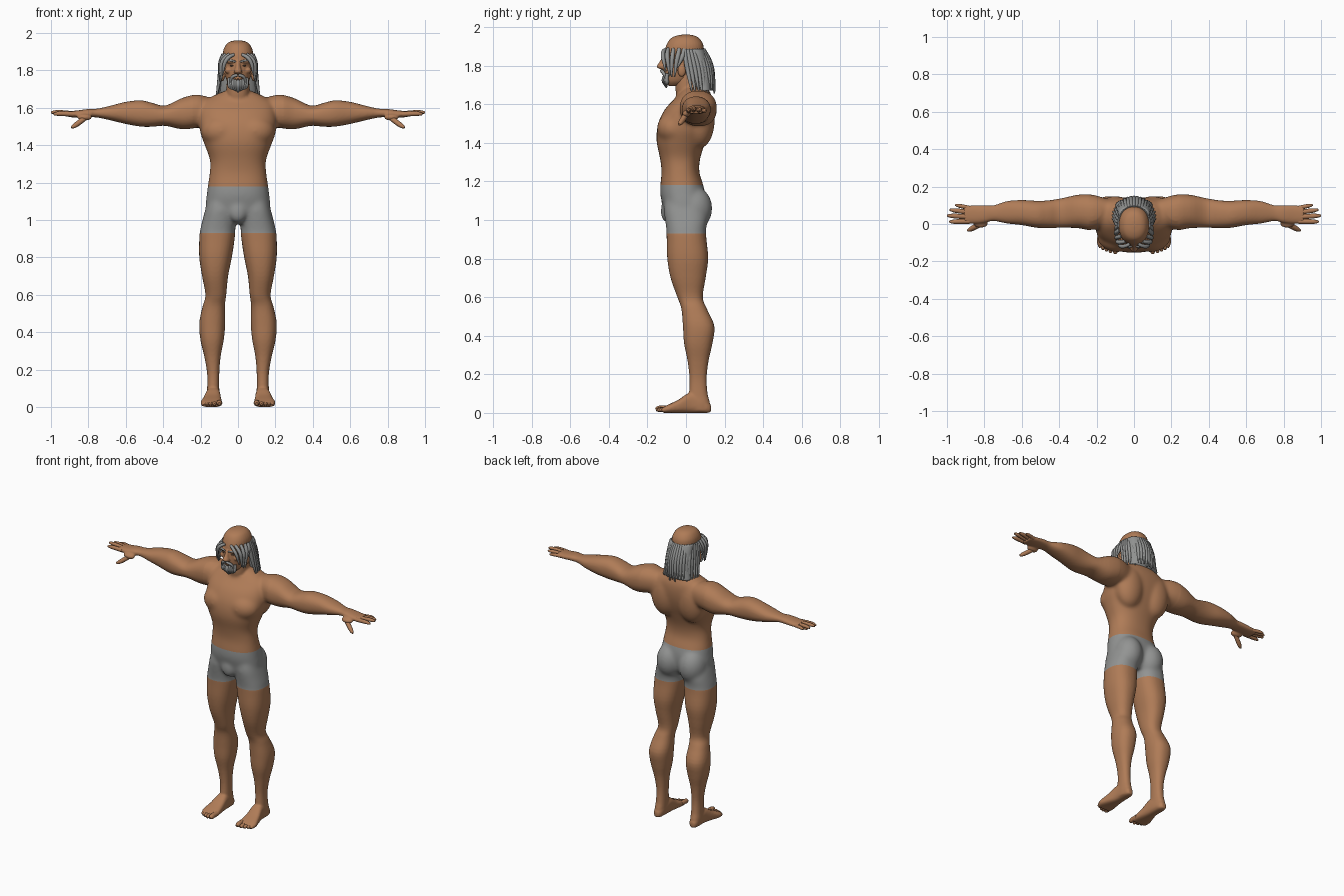
import bpy
import bmesh
import math
import random
from mathutils import Matrix, Vector

random.seed(4)
if "Cube" in bpy.data.objects:
    bpy.data.objects.remove(bpy.data.objects["Cube"], do_unlink=True)

def material(name, colour):
    mat = bpy.data.materials.new(name)
    mat.use_nodes = True
    mat.diffuse_color = (*colour, 1)
    for node in mat.node_tree.nodes:
        if node.type == "BSDF_PRINCIPLED":
            node.inputs["Base Color"].default_value = (*colour, 1)
    return mat

skin = material("skin", (.43, .2, .095))
cloth = material("grey cloth", (.29, .295, .29))
hair = material("grey hair", (.29, .295, .29))
brown = material("brown eye", (.1, .06, .04))

def spline_rows(rows, steps=4):
    """Catmull-Rom interpolation between cross-section rows."""
    rows = [Vector(r) for r in rows]
    result = []
    for i in range(len(rows) - 1):
        a, b, c = rows[max(i - 1, 0)], rows[i], rows[i + 1]
        d = rows[min(i + 2, len(rows) - 1)]
        for t in (k / steps for k in range(steps)):
            result.append(b + (c - a) * (t / 2) + (a * 2 - b * 5 + c * 4 - d) * (t * t / 2)
                          + (b * 3 - a - c * 3 + d) * (t ** 3 / 2))
    return result + [rows[-1]]

def loft(bm, axis, rows, power=2.3, sides=32):
    """Skin rounded rings; each row is position, low u, high u, low v, high v."""
    place = {"X": lambda t, u, v: (t, u, v), "Y": lambda t, u, v: (u, t, v),
             "Z": lambda t, u, v: (u, v, t)}[axis]
    rings = []
    for t, ua, ub, va, vb in spline_rows(rows):
        ring = []
        for k in range(sides):
            c, s = math.cos(math.tau * k / sides), math.sin(math.tau * k / sides)
            u = math.copysign(abs(c) ** (2 / power), c)
            v = math.copysign(abs(s) ** (2 / power), s)
            ring.append(bm.verts.new(place(
                t, (ua + ub + (ub - ua) * u) / 2, (va + vb + (vb - va) * v) / 2)))
        rings.append(ring)
    for low, high in zip(rings, rings[1:]):
        for k in range(sides):
            n = (k + 1) % sides
            bm.faces.new((low[k], low[n], high[n], high[k]))
    bm.faces.new(rings[0])
    bm.faces.new(rings[-1])

def centred(rows):
    return [(z, -w, w, front, back) for z, w, front, back in rows]

def ball(bm, centre, radii):
    bmesh.ops.create_uvsphere(bm, u_segments=24, v_segments=14, radius=1,
                              matrix=Matrix.Translation(centre) @ Matrix.Diagonal((*radii, 1)))

def add_object(name, mesh, mat):
    """Place a mesh and mirror it across the middle."""
    obj = bpy.data.objects.new(name, mesh)
    bpy.context.scene.collection.objects.link(obj)
    mesh.materials.clear()
    mesh.materials.append(mat)
    mesh.shade_smooth()
    obj.modifiers.new("Mirror", "MIRROR").use_mirror_merge = False
    return obj

def from_bmesh(name, bm, mat):
    bmesh.ops.recalc_face_normals(bm, faces=bm.faces[:])
    mesh = bpy.data.meshes.new(name)
    bm.to_mesh(mesh)
    bm.free()
    return add_object(name, mesh, mat)

def evaluated_mesh(obj):
    graph = bpy.context.evaluated_depsgraph_get()
    return bpy.data.meshes.new_from_object(obj.evaluated_get(graph))

def fuse(obj, voxel, smoothing):
    """Merge overlapping volumes into one soft surface."""
    remesh = obj.modifiers.new("Fuse", "REMESH")
    remesh.mode, remesh.voxel_size = "VOXEL", voxel
    smooth = obj.modifiers.new("Soften", "SMOOTH")
    smooth.factor, smooth.iterations = .5, smoothing
    mesh = evaluated_mesh(obj)
    obj.modifiers.clear()
    obj.data = mesh
    mesh.shade_smooth()

def strands(name, paths, mat, taper=(.8, 1, 1, .3)):
    """Tapered tubes; each path is a radius and four points."""
    curve = bpy.data.curves.new(name, "CURVE")
    curve.dimensions, curve.bevel_depth, curve.bevel_resolution = "3D", 1, 2
    curve.use_fill_caps, curve.resolution_u = True, 5
    for radius, points in paths:
        line = curve.splines.new("NURBS")
        line.points.add(len(points) - 1)
        for p, co, scale in zip(line.points, points, taper):
            p.co, p.radius = (*co, 1), radius * scale
        line.order_u, line.use_endpoint_u = 3, True
    temp = bpy.data.objects.new(name + " path", curve)
    bpy.context.scene.collection.objects.link(temp)
    mesh = evaluated_mesh(temp)
    bpy.data.objects.remove(temp, do_unlink=True)
    add_object(name, mesh, mat)

def digit(radius, start, end, lift=.003):
    """Straight finger or toe with a slight knuckle lift."""
    a, b, up = Vector(start), Vector(end), Vector((0, 0, lift))
    return radius, [a, a.lerp(b, .4) + up, a.lerp(b, .85) + up, b]

# Torso and neck
bm = bmesh.new()
loft(bm, "Z", centred([
    (.98, .1, -.08, .06), (1.03, .165, -.108, .09), (1.08, .173, -.122, .1),
    (1.13, .168, -.133, .1), (1.18, .162, -.133, .09), (1.25, .152, -.127, .069),
    (1.32, .15, -.135, .074), (1.4, .178, -.152, .1), (1.46, .2, -.152, .122),
    (1.52, .208, -.138, .137), (1.58, .205, -.105, .143), (1.63, .19, -.058, .138),
    (1.67, .12, -.025, .12), (1.69, .07, -.01, .1)]))
loft(bm, "Z", centred([(1.6, .07, -.04, .12), (1.68, .063, -.055, .1), (1.78, .058, -.055, .08)]))
# Chest, back, buttocks and front of the shorts
ball(bm, (.09, -.065, 1.475), (.108, .086, .085))
ball(bm, (.1, .07, 1.52), (.1, .08, .15))
ball(bm, (.083, .04, 1.06), (.088, .097, .115))
ball(bm, (0, -.098, 1.045), (.05, .034, .06))
# Leg and foot
loft(bm, "Z", [
    (1.14, .03, .15, -.1, .07), (1.06, .014, .174, -.115, .1), (1, .012, .19, -.109, .111),
    (.95, .014, .202, -.102, .104), (.9, .018, .207, -.1, .106), (.8, .033, .207, -.097, .115),
    (.7, .053, .192, -.08, .102), (.6, .063, .174, -.045, .087), (.54, .07, .189, -.024, .108),
    (.45, .068, .207, -.016, .147), (.36, .076, .201, -.01, .137), (.27, .093, .18, .008, .117),
    (.18, .1, .165, .018, .107), (.1, .1, .165, .016, .112), (.05, .1, .168, .01, .124),
    (.01, .105, .165, .02, .12)])
loft(bm, "Y", [
    (.13, .12, .15, .005, .04), (.11, .105, .162, 0, .06), (.07, .098, .167, 0, .09),
    (.02, .094, .172, 0, .105), (-.04, .089, .188, 0, .068), (-.09, .084, .2, 0, .044),
    (-.125, .09, .19, 0, .026)], power=2.8)
# Arm and palm
loft(bm, "X", [
    (.13, .01, .13, 1.51, 1.65), (.22, -.032, .157, 1.493, 1.67), (.3, -.022, .156, 1.486, 1.652),
    (.39, -.02, .137, 1.504, 1.612), (.46, -.022, .126, 1.499, 1.627), (.52, -.02, .124, 1.5, 1.64),
    (.6, -.006, .128, 1.514, 1.632), (.68, .003, .122, 1.533, 1.612), (.75, .016, .1, 1.548, 1.596),
    (.8, .006, .1, 1.55, 1.594), (.86, .002, .1, 1.548, 1.586), (.91, .004, .096, 1.551, 1.582)])
ball(bm, (.82, .002, 1.55), (.04, .022, .018))
body = from_bmesh("body", bm, skin)
fuse(body, .006, 6)

# Soften the trunk, cut clean hem and waist lines, then colour the shorts by height
body.data.materials.clear()
for mat in (skin, cloth):
    body.data.materials.append(mat)
hem, waist = .93, 1.18
bm = bmesh.new()
bm.from_mesh(body.data)
trunk = [v for v in bm.verts if abs(v.co.x) < .24 and hem < v.co.z < 1.66]
for _ in range(24):
    bmesh.ops.smooth_vert(bm, verts=trunk, factor=.5,
                          use_axis_x=True, use_axis_y=True, use_axis_z=True)
for height in (hem, waist):
    bmesh.ops.bisect_plane(bm, geom=bm.verts[:] + bm.edges[:] + bm.faces[:],
                           plane_co=(0, 0, height), plane_no=(0, 0, 1))
for face in bm.faces:
    face.material_index = int(hem < face.calc_center_median().z < waist)
bm.to_mesh(body.data)
bm.free()

# Fingers, thumbs and toes
strands("fingers", [
    digit(.0135, (.88, .014, 1.566), (.987, .012, 1.566)),
    digit(.0135, (.88, .038, 1.568), (1, .045, 1.575)),
    digit(.013, (.88, .062, 1.567), (.985, .076, 1.57)),
    digit(.0115, (.88, .086, 1.565), (.955, .102, 1.563)),
    digit(.015, (.81, .004, 1.553), (.89, -.036, 1.495), -.003)], skin, (1, 1, .9, .4))
toes = [(.1, -.157, .017), (.126, -.153, .013), (.147, -.146, .012),
        (.166, -.136, .012), (.182, -.125, .011)]
strands("toes", [digit(r, (x, -.085, r + .006), (x, y, r)) for x, y, r in toes],
        skin, (1, .9, 1, .5))

# Head with nose, brow ridges, cheeks, ears and lips
bm = bmesh.new()
loft(bm, "Z", centred([
    (1.695, .025, -.09, -.03), (1.72, .05, -.108, .02), (1.77, .067, -.115, .06),
    (1.82, .077, -.116, .085), (1.87, .081, -.112, .092), (1.91, .078, -.1, .089),
    (1.94, .062, -.08, .07), (1.955, .04, -.05, .045), (1.961, .012, -.015, .015)]), 2.2)
loft(bm, "Z", centred([(1.78, .015, -.128, -.09), (1.793, .022, -.152, -.09),
                       (1.82, .014, -.137, -.09), (1.855, .012, -.118, -.09)]))
ball(bm, (.033, -.1, 1.847), (.032, .02, .011))
ball(bm, (.05, -.085, 1.8), (.022, .02, .018))
ball(bm, (.083, -.022, 1.775), (.013, .022, .033))
ball(bm, (0, -.112, 1.757), (.022, .013, .007))
fuse(from_bmesh("head", bm, skin), .004, 3)
bm = bmesh.new()
ball(bm, (.031, -.103, 1.826), (.012, .01, .005))
from_bmesh("eyes", bm, brown)

# Long hair: a shell under rows of strands, and locks framing the face
bm = bmesh.new()
loft(bm, "Z", centred([(1.885, .083, -.01, .096), (1.85, .087, .005, .108), (1.78, .09, .02, .124),
                       (1.71, .096, .035, .135), (1.67, .1, .05, .138)]))
from_bmesh("hair_shell", bm, hair)
back_strands = []
for i in range(11):
    angle = math.radians(-4 + 94 * i / 10)
    c, s = math.cos(angle), math.sin(angle)
    back_strands.append((.0125, [
        (.08 * c, .09 * s, 1.884), (.092 * c, .005 + .113 * s, 1.84),
        (.098 * c, .02 + .122 * s, 1.76),
        (.116 * c, .04 + .108 * s, 1.66 + random.uniform(-.012, .02))]))
strands("back_hair", back_strands, hair)
strands("front_locks", [
    (.011, [(.022, -.106, 1.884), (.05, -.122, 1.876), (.079, -.118, 1.83), (.083, -.105, 1.77)]),
    (.012, [(.045, -.093, 1.886), (.08, -.1, 1.865), (.092, -.093, 1.81), (.088, -.085, 1.75)]),
    (.012, [(.065, -.065, 1.886), (.089, -.07, 1.86), (.096, -.075, 1.81), (.093, -.075, 1.74)]),
    (.013, [(.075, -.035, 1.886), (.09, -.04, 1.86), (.097, -.05, 1.82), (.097, -.06, 1.74)]),
    (.012, [(.08, -.01, 1.886), (.09, -.015, 1.86), (.096, -.025, 1.83), (.098, -.045, 1.79)])], hair)

# Eyebrows, moustache and beard
strands("eyebrows", [(.006, [(.012, -.121, 1.846), (.03, -.122, 1.853),
                             (.05, -.11, 1.852), (.064, -.094, 1.84)])], hair)
strands("moustache", [(.009, [(.002, -.128, 1.774), (.02, -.127, 1.774),
                              (.04, -.112, 1.757), (.044, -.102, 1.722)])], hair)
strands("beard", [(.011, [(x, -.112 + x / 3, 1.744 + x / 3), (x, -.118 + x / 3, 1.728),
                          (x * .9, -.113 + x / 3, 1.71), (x * .6, -.1, 1.683 + x / 3)])
                  for x in (.003, .014, .026, .037, .047)], hair)
